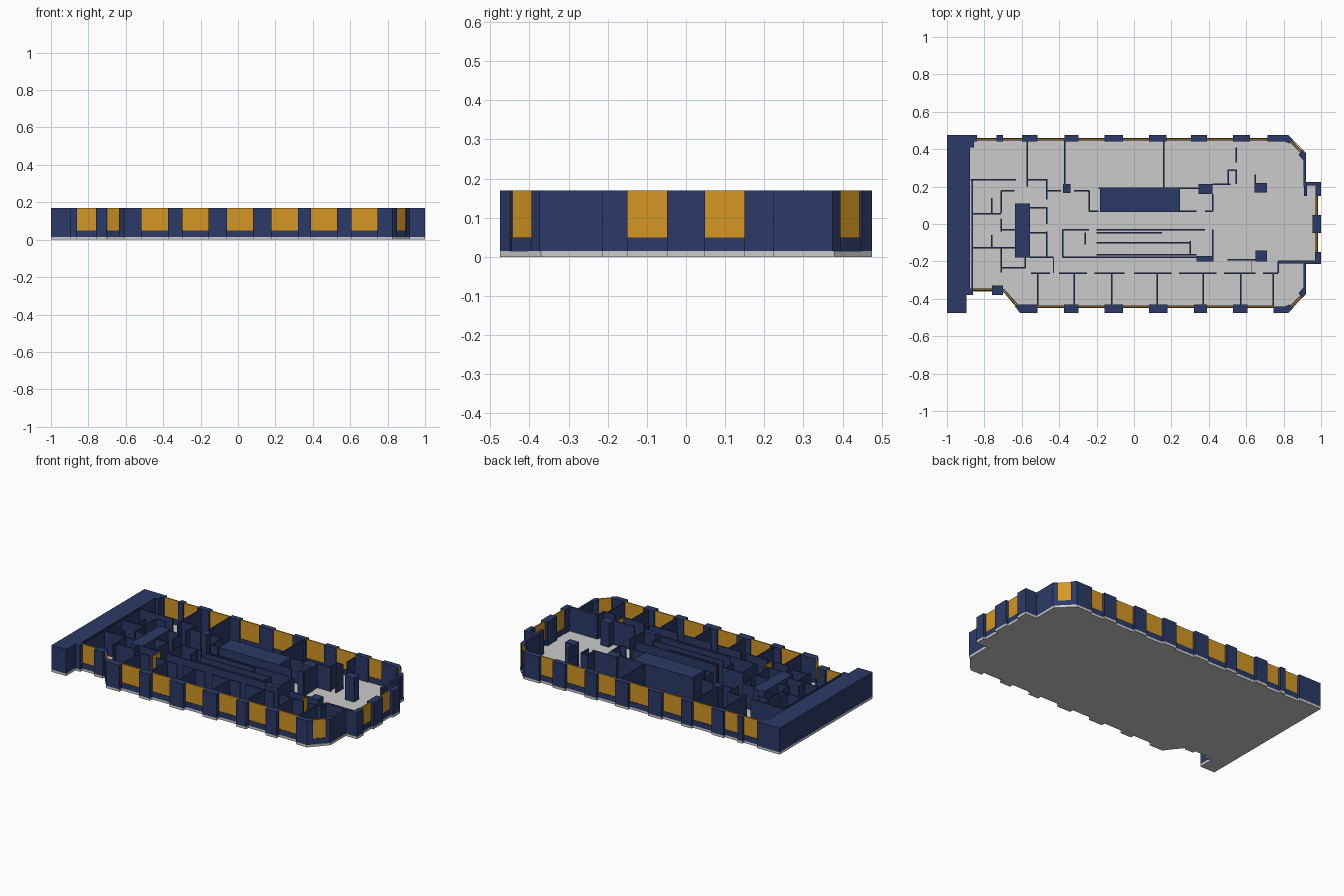
import bpy, bmesh
from mathutils import Vector

F, SILL, TOP = 0.015, 0.05, 0.17      # floor top, window sill, wall top


def material(name, rgb):
    m = bpy.data.materials.new(name)
    m.diffuse_color = (*rgb, 1)
    return m


NAVY = material("navy", (0.024, 0.042, 0.135))
AMBER = material("amber", (0.66, 0.31, 0.018))


def prism(bm, pts, z0, z1):
    lo = [bm.verts.new((x, y, z0)) for x, y in pts]
    face = bm.faces.new(lo)
    up = bmesh.ops.extrude_face_region(bm, geom=[face])["geom"]
    bmesh.ops.translate(bm, vec=(0, 0, z1 - z0),
                        verts=[g for g in up if isinstance(g, bmesh.types.BMVert)])


def box(bm, x0, x1, y0, y1, z0=F, z1=TOP):
    prism(bm, [(x0, y0), (x1, y0), (x1, y1), (x0, y1)], z0, z1)


def wall(bm, p, q, t=0.008, z0=F, z1=TOP):
    p, q = Vector(p), Vector(q)
    d = (q - p).normalized() * t / 2
    n = Vector((-d.y, d.x))
    prism(bm, [p - n, q - n, q + n, p + n], z0, z1)


def finish(bm, name, mat=None):
    bmesh.ops.recalc_face_normals(bm, faces=bm.faces)
    me = bpy.data.meshes.new(name)
    bm.to_mesh(me)
    bm.free()
    if mat:
        me.materials.append(mat)
    bpy.context.collection.objects.link(bpy.data.objects.new(name, me))


# pier spans along the front and back facades
front = [(-0.375, -0.298), (-0.158, -0.06), (0.08, 0.178),
         (0.32, 0.39), (0.53, 0.607)]
back = [(-0.735, -0.70), (-0.60, -0.515), (-0.372, -0.298), (-0.158, -0.06),
        (0.08, 0.175), (0.305, 0.39), (0.53, 0.62)]

# floor slab outline, stepping out around each pier
outline = [(-1, -0.475), (-0.895, -0.475), (-0.895, -0.38), (-0.86, -0.38),
           (-0.86, -0.36), (-0.76, -0.36), (-0.76, -0.38), (-0.70, -0.38),
           (-0.70, -0.36), (-0.635, -0.44), (-0.61, -0.475),
           (-0.515, -0.475), (-0.515, -0.45)]
for a, b in front:
    outline += [(a, -0.45), (a, -0.475), (b, -0.475), (b, -0.45)]
outline = list(dict.fromkeys(outline))
outline += [(0.745, -0.45), (0.745, -0.475), (0.825, -0.475), (0.85, -0.45),
            (0.92, -0.37), (0.92, -0.215), (1, -0.215), (1, -0.15),
            (0.985, -0.15), (0.985, -0.048), (1, -0.048), (1, 0.048),
            (0.985, 0.048), (0.985, 0.15), (1, 0.15), (1, 0.225),
            (0.92, 0.225), (0.92, 0.38), (0.845, 0.455), (0.825, 0.475),
            (0.715, 0.475), (0.715, 0.46)]
for a, b in reversed(back):
    outline += [(b, 0.46), (b, 0.475), (a, 0.475), (a, 0.46)]
outline += [(-0.84, 0.46), (-0.84, 0.475), (-1, 0.475)]
bm = bmesh.new()
prism(bm, outline, 0, F)
finish(bm, "floor_slab")

# solid side wing and facade piers
bm = bmesh.new()
prism(bm, [(-1, -0.475), (-0.895, -0.475), (-0.895, -0.38), (-0.86, -0.38),
           (-0.86, -0.345), (-0.877, -0.345), (-0.877, 0.41), (-0.855, 0.41),
           (-0.855, 0.44), (-0.84, 0.44), (-0.84, 0.475), (-1, 0.475)], F, TOP)
for a, b in front:
    box(bm, a, b, -0.475, -0.43)
for a, b in back:
    box(bm, a, b, 0.44, 0.475)
box(bm, -0.76, -0.70, -0.38, -0.33)
prism(bm, [(-0.61, -0.475), (-0.515, -0.475), (-0.515, -0.43), (-0.61, -0.43),
           (-0.637, -0.44)], F, TOP)
for s, x0 in ((1, 0.715), (-1, 0.745)):
    prism(bm, [(x0, s * 0.475), (0.825, s * 0.475), (0.85, s * 0.45),
               (0.83, s * 0.43), (0.81, s * 0.44), (x0, s * 0.44)], F, TOP)
    prism(bm, [(0.90, s * 0.395), (0.92, s * 0.375), (0.92, s * 0.34),
               (0.905, s * 0.34), (0.88, s * 0.37)], F, TOP)
    wall(bm, (0.912, s * 0.36), (0.912, s * 0.20), 0.014)
finish(bm, "facade_piers", NAVY)

# projecting end bay
bm = bmesh.new()
prism(bm, [(0.91, 0.15), (0.925, 0.15), (0.925, 0.205), (0.97, 0.205),
           (0.97, 0.15), (1, 0.15), (1, 0.225), (0.91, 0.225)], F, TOP)
box(bm, 0.955, 1, -0.048, 0.048)
box(bm, 0.967, 1, -0.215, -0.15)
box(bm, 0.77, 0.97, -0.21, -0.195)
finish(bm, "end_bay_piers", NAVY)

# windows over low sill walls
spans = [((-0.86, -0.352), (-0.76, -0.352)), ((-0.70, -0.352), (-0.62, -0.44)),
         ((0.977, -0.15), (0.977, -0.048)), ((0.977, 0.048), (0.977, 0.15)),
         ((0.84, 0.442), (0.895, 0.385)), ((0.84, -0.442), (0.895, -0.385))]
fe = [-0.515] + [v for p in front for v in p] + [0.745]
be = [-0.84] + [v for p in back for v in p] + [0.715]
spans += [((fe[i], -0.443), (fe[i + 1], -0.443)) for i in range(0, len(fe), 2)]
spans += [((be[i], 0.453), (be[i + 1], 0.453)) for i in range(0, len(be), 2)]
sill, glass = bmesh.new(), bmesh.new()
for p, q in spans:
    wall(sill, p, q, 0.014, F, SILL)
    wall(glass, p, q, 0.008, SILL, TOP)
wall(glass, (0.63, -0.262), (0.63, -0.19), 0.004, F, TOP)
wall(glass, (-0.43, -0.262), (-0.43, -0.18), 0.004, F, TOP)
finish(sill, "window_sills", NAVY)
finish(glass, "window_glass", AMBER)

# solid service cores and free columns
bm = bmesh.new()
for b in [(-0.182, 0.245, 0.065, 0.19), (-0.637, -0.557, -0.18, 0.11),
          (-0.38, -0.34, 0.165, 0.215), (0.345, 0.42, 0.16, 0.215),
          (0.645, 0.71, 0.168, 0.22), (0.65, 0.71, -0.2, -0.142),
          (0.335, 0.42, -0.2, -0.17)]:
    box(bm, *b)
finish(bm, "cores_and_columns", NAVY)

# interior walls running along x: y, then start and end of each piece
bm = bmesh.new()
along_x = {
    0.237: [(-0.875, -0.63), (-0.57, -0.465)],
    0.178: [(-0.71, -0.64), (-0.465, -0.39), (-0.32, -0.24)],
    0.19: [(-0.19, 0.345)],
    0.068: [(-0.24, -0.19), (0.245, 0.335), (0.38, 0.42)],
    0.213: [(0.42, 0.515)], 0.288: [(0.50, 0.55)],
    0.055: [(-0.865, -0.71)], 0.088: [(-0.557, -0.465)],
    -0.03: [(-0.71, -0.637), (-0.38, -0.24), (-0.2, 0.38)],
    -0.047: [(-0.557, -0.465), (-0.2, 0.15)],
    -0.1: [(-0.2, 0.30)], -0.165: [(-0.2, 0.335)],
    -0.178: [(-0.557, -0.43), (-0.38, 0.42)],
    -0.127: [(-0.865, -0.58)], -0.235: [(-0.705, -0.58)],
    -0.192: [(0.50, 0.65)],
    -0.262: [(-0.55, -0.45), (-0.40, -0.25), (-0.21, -0.05), (0.0, 0.20),
             (0.24, 0.44), (0.48, 0.65), (0.69, 0.77)]}
for y, runs in along_x.items():
    for a, b in runs:
        wall(bm, (a, y), (b, y))

# interior walls running along y
along_y = {
    -0.572: [(0.20, 0.455)], -0.37: [(0.215, 0.455)], 0.16: [(0.19, 0.455)],
    0.548: [(0.33, 0.41), (0.213, 0.288)], 0.504: [(0.213, 0.288)],
    0.648: [(0.22, 0.265)], -0.467: [(0.13, 0.24), (0.0, 0.09), (-0.178, -0.04)],
    -0.24: [(0.068, 0.178)], 0.42: [(0.068, 0.16), (-0.2, -0.03)],
    -0.38: [(-0.178, -0.03)], 0.30: [(-0.165, -0.09)],
    -0.26: [(-0.11, -0.045)],
    -0.866: [(-0.345, 0.237)], -0.71: [(-0.04, 0.03), (0.06, 0.178), (-0.26, -0.127)],
    -0.76: [(0.05, 0.14), (-0.127, -0.06)], -0.582: [(-0.235, -0.127)],
    0.77: [(-0.262, -0.2)]}
for x, runs in along_y.items():
    for a, b in runs:
        wall(bm, (x, a), (x, b))
for x in (-0.515, -0.32, -0.12, 0.125, 0.37, 0.572, 0.745):
    wall(bm, (x, -0.445), (x, -0.262))
finish(bm, "interior_walls", NAVY)
